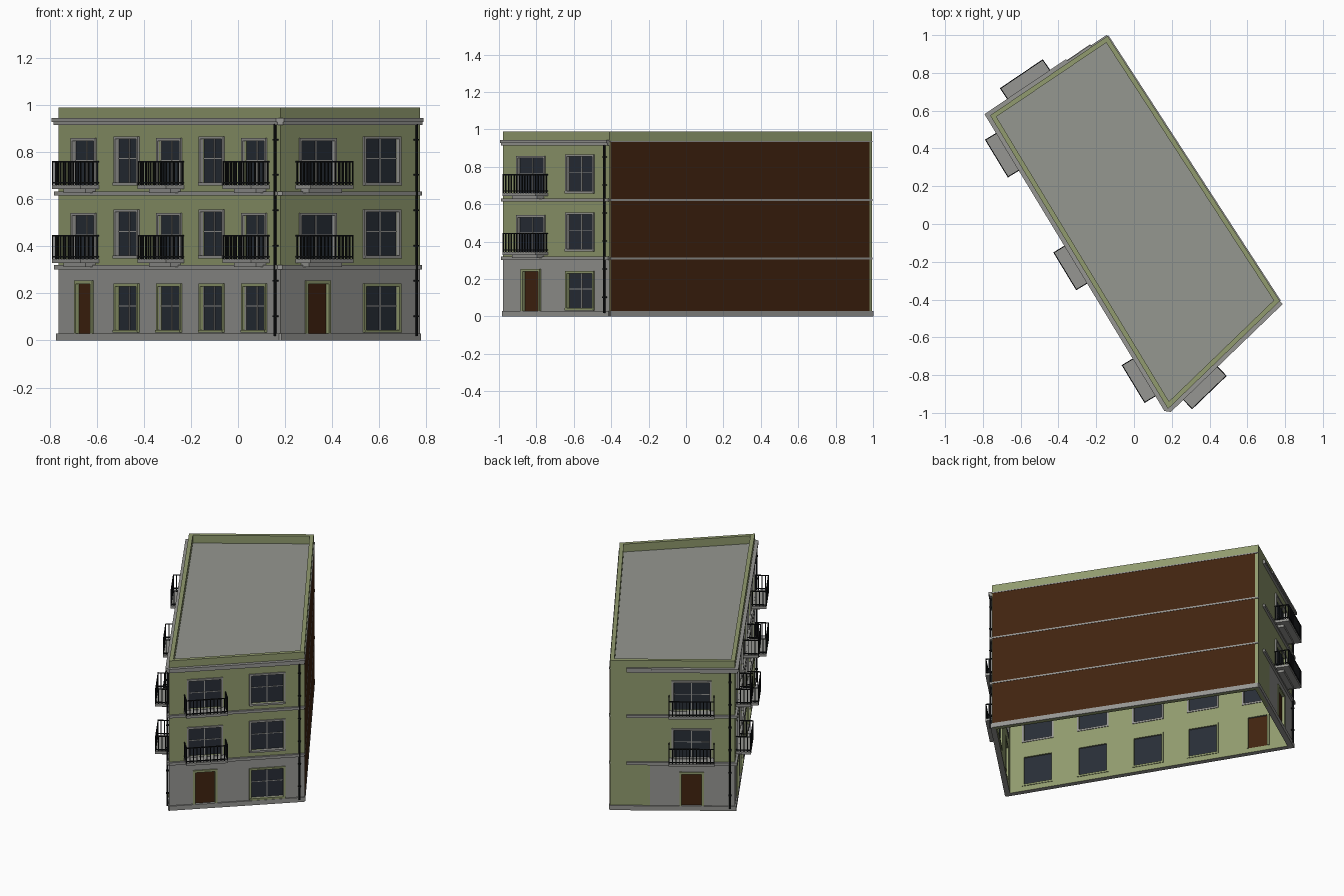
import bpy, bmesh, math
from mathutils import Vector, Matrix

if "Cube" in bpy.data.objects:
    bpy.data.objects.remove(bpy.data.objects["Cube"])

def mat(name, rgb):
    m = bpy.data.materials.new(name)
    m.diffuse_color = (*rgb, 1)
    m.use_nodes = True
    m.node_tree.nodes["Principled BSDF"].inputs["Base Color"].default_value = m.diffuse_color
    return m

GREEN = mat("green_render", (.283, .328, .156))
STONE = mat("grey_stone", (.305, .305, .29))
ROOF = mat("roof_grey", (.30, .31, .28))
BROWN = mat("dark_brown", (.052, .017, .005))
GLASS = mat("dark_glass", (.021, .027, .038))
IRON = mat("black_iron", (.007, .008, .009))

# Footprint corners, counter-clockwise: back, left, front, right
A, B, C, D = (Vector(p) for p in ((-.14, .995), (-.762, .575), (.18, -.979), (.772, -.408)))
CORNERS = [A, B, C, D]
T, TOP, ROOF_Z, BASE = .025, .99, .938, .305
parts = {}

def part(name, *mats):
    if name not in parts:
        parts[name] = (bmesh.new(), mats)
    return parts[name][0]

class Facade:
    """Local frame on one wall: u along it, d outwards, z up."""
    def __init__(self, i):
        self.p, q = CORNERS[i], CORNERS[(i + 1) % 4]
        self.t = (q - self.p).normalized()
        self.L = (q - self.p).length
        self.n = Vector((self.t.y, -self.t.x))
        self.i = i

    def at(self, u, d, z=0):
        return (self.p + self.t * u + self.n * d).to_3d() + Vector((0, 0, z))

    def box(self, bm, u0, u1, d0, d1, z0, z1):
        m = Matrix((( self.t.x, self.n.x, 0), (self.t.y, self.n.y, 0), (0, 0, 1))).to_4x4()
        m.translation = self.at((u0 + u1) / 2, (d0 + d1) / 2, (z0 + z1) / 2)
        bmesh.ops.create_cube(bm, size=1, matrix=m @ Matrix.Diagonal((u1 - u0, d1 - d0, z1 - z0, 1)))

F = [Facade(i) for i in range(4)]
AB, BC, CD, DA = F

def wall(name, f, holes, clad_from):
    # Wall grid with openings, thickened inwards with mitred ends
    bm = part(name, GREEN, STONE)
    us = sorted({0, f.L, *[h[0] for h in holes], *[h[1] for h in holes]} | ({clad_from} if 0 < clad_from < f.L else set()))
    zs = sorted({0, BASE, TOP, *[h[2] for h in holes], *[h[3] for h in holes]})
    vs = {(u, z): bm.verts.new(f.at(u, 0, z)) for u in us for z in zs}
    for u0, u1 in zip(us, us[1:]):
        for z0, z1 in zip(zs, zs[1:]):
            cu, cz = (u0 + u1) / 2, (z0 + z1) / 2
            if not any(h[0] < cu < h[1] and h[2] < cz < h[3] for h in holes):
                fc = bm.faces.new([vs[u0, z0], vs[u1, z0], vs[u1, z1], vs[u0, z1]])
                fc.material_index = int(cz < BASE and cu > clad_from)
    ret = bmesh.ops.extrude_face_region(bm, geom=bm.faces[:], use_keep_orig=True)
    prev, nxt = F[f.i - 1], F[(f.i + 1) % 4]
    s0 = T / math.tan(math.acos(-prev.t.dot(f.t)) / 2)
    s1 = T / math.tan(math.acos(-f.t.dot(nxt.t)) / 2)
    for v in [g for g in ret['geom'] if isinstance(g, bmesh.types.BMVert)]:
        u = (v.co.xy - f.p).dot(f.t)
        v.co = f.at(s0 if u < 1e-4 else f.L - s1 if u > f.L - 1e-4 else u, -T, v.co.z)
    for g in ret['geom']:
        if isinstance(g, bmesh.types.BMFace):
            g.material_index = 0

def frame(f, bm, h, w, d0, d1, door=False):
    u0, u1, z0, z1 = h
    f.box(bm, u0 - w, u0, d0, d1, z0, z1 + w)
    f.box(bm, u1, u1 + w, d0, d1, z0, z1 + w)
    f.box(bm, u0, u1, d0, d1, z1, z1 + w)
    if not door:
        f.box(bm, u0 - w, u1 + w, d0, d1 + .004, z0 - w, z0)

def window(f, h):
    u0, u1, z0, z1 = h
    low = z0 < BASE
    frame(f, part("ground_window_frames" if low else "upper_window_frames", GREEN if low else STONE), h, .012, -T - .004, .008)
    f.box(part("window_glass", GLASS), u0, u1, -.018, -.012, z0, z1)
    bars = part("window_bars", STONE)
    c, m = (u0 + u1) / 2, z0 + (z1 - z0) * .55
    f.box(bars, c - .003, c + .003, -.013, -.008, z0, z1)
    f.box(bars, u0, u1, -.013, -.009, m - .002, m + .002)

def door(f, h):
    frame(f, part("door_frames", GREEN), h, .014, -T - .004, .008, True)
    f.box(part("doors", BROWN), h[0], h[1], -.018, -.01, h[2], h[3])

def balcony(f, c, w, z, depth=.09):
    slab, rail = part("balcony_slabs", STONE), part("balcony_railings", IRON)
    a, b = c - w / 2, c + w / 2
    f.box(slab, a, b, -.005, depth, z - .016, z)
    f.box(slab, a + w * .12, b - w * .12, -.005, depth * .55, z - .032, z - .016)
    r, h = .0025, .102
    for z0 in (z + .008, z + h - .006):          # horizontal rails
        f.box(rail, a, b, depth - 2 * r, depth, z0, z0 + .006)
        for u in (a, b - 2 * r):
            f.box(rail, u, u + 2 * r, 0, depth, z0, z0 + .006)
    n = round(w / .022)
    for k in range(n + 1):                        # front balusters
        u = a + r + (w - 2 * r) * k / n
        f.box(rail, u - r, u + r, depth - 2 * r, depth, z, z + h)
    for k in range(4):                            # side balusters
        d = depth * (k + .3) / 4.3
        for u in (a + r, b - r):
            f.box(rail, u - r, u + r, d - r, d + r, z, z + h)

def fill_facade(name, f, bays, clad_from=-1):
    # bay = centre, opening width, has ground door, has balcony, balcony width
    holes = []
    for c, w, is_door, bal in bays:
        a, b = c - w / 2, c + w / 2
        g = (c - .06, c + .06, .03, .24) if is_door else (a, b, .045, .23)
        (door if is_door else window)(f, g)
        ups = [(a, b, .347, .53), (a, b, .661, .847)] if bal else [(a, b, .36, .545), (a, b, .67, .855)]
        for h in ups:
            window(f, h)
        if bal:
            balcony(f, c, bal, .345)
            balcony(f, c, bal, .659)
        holes += [g, *ups]
    wall(name, f, holes, clad_from)

fill_facade("long_front_wall", BC, [(.213 + .349 * k, .175, k == 0, 0 if k % 2 else .234) for k in range(5)])
fill_facade("short_front_wall", CD, [(.218, .195, True, .255), (.597, .195, False, 0)])
fill_facade("rear_end_wall", AB, [(.49, .215, True, .275)], .24)
wall("party_wall", DA, [], 9)

# Brown panels and thin bands on the blind party wall
for z0, z1 in ((.03, .305), (.315, .618), (.628, .932)):
    DA.box(part("party_wall_panels", BROWN), .004, DA.L - .02, -.002, .004, z0, z1)
for z0, z1 in ((0, .03), (.305, .315), (.618, .628), (.932, .938)):
    DA.box(part("party_wall_bands", STONE), 0, DA.L, -.002, .006, z0, z1)

def band(name, start, d, z0, z1):
    # Moulding running round the three street sides, chamfered at the front corner
    bm = part(name, STONE)
    bo = B + (AB.n + BC.n) * d / (1 + AB.n.dot(BC.n))
    outer = [AB.at(start, d).xy, bo, C + BC.n * d, C + CD.n * d, D + CD.n * d]
    inner = [AB.at(start, -.004).xy, B + Vector((.005, -.001)), C + Vector((0, .006)), C + Vector((.001, .006)), D - CD.n * .004]
    ring = [[bm.verts.new((p.x, p.y, z)) for p in pts] for pts, z in
            ((inner, z0), (outer, z0), (outer, z1), (inner, z1))]
    for j in range(4):
        r, s = ring[j], ring[(j + 1) % 4]
        for k in range(4):
            bm.faces.new([r[k], r[k + 1], s[k + 1], s[k]])
    for k in (0, 4):
        bm.faces.new([r[k] for r in ring])

band("plinth", 0, .008, 0, .03)
band("first_string_course", .1, .014, .302, .32)
band("second_string_course", .1, .014, .615, .632)
band("cornice_lower", .1, .015, .915, .93)
band("cornice_upper", .25, .022, .928, .944)
band("cornice_upper", .1, .012, .93, .942)

# Roof slab inside the parapet
bm = part("roof", ROOF)
rv = [bm.verts.new((*(p * .985), ROOF_Z)) for p in CORNERS]
face = bm.faces.new(rv)
ex = bmesh.ops.extrude_face_region(bm, geom=[face], use_keep_orig=True)
for v in rv:
    v.co.z -= .012

# Downpipes with wall brackets
for f, u in ((BC, BC.L - .025), (CD, CD.L - .03), (AB, AB.L - .03)):
    bm = part("downpipes", IRON)
    bmesh.ops.create_cone(bm, cap_ends=True, segments=8, radius1=.006, radius2=.006, depth=.9,
                          matrix=Matrix.Translation(f.at(u, .012, .468)))
    for z in (.1, .25, .4, .55, .7, .85):
        f.box(bm, u - .008, u + .008, 0, .019, z, z + .006)

for name, (bm, mats) in parts.items():
    bmesh.ops.recalc_face_normals(bm, faces=bm.faces[:])
    me = bpy.data.meshes.new(name)
    bm.to_mesh(me)
    bm.free()
    for m in mats:
        me.materials.append(m)
    bpy.context.collection.objects.link(bpy.data.objects.new(name, me))
